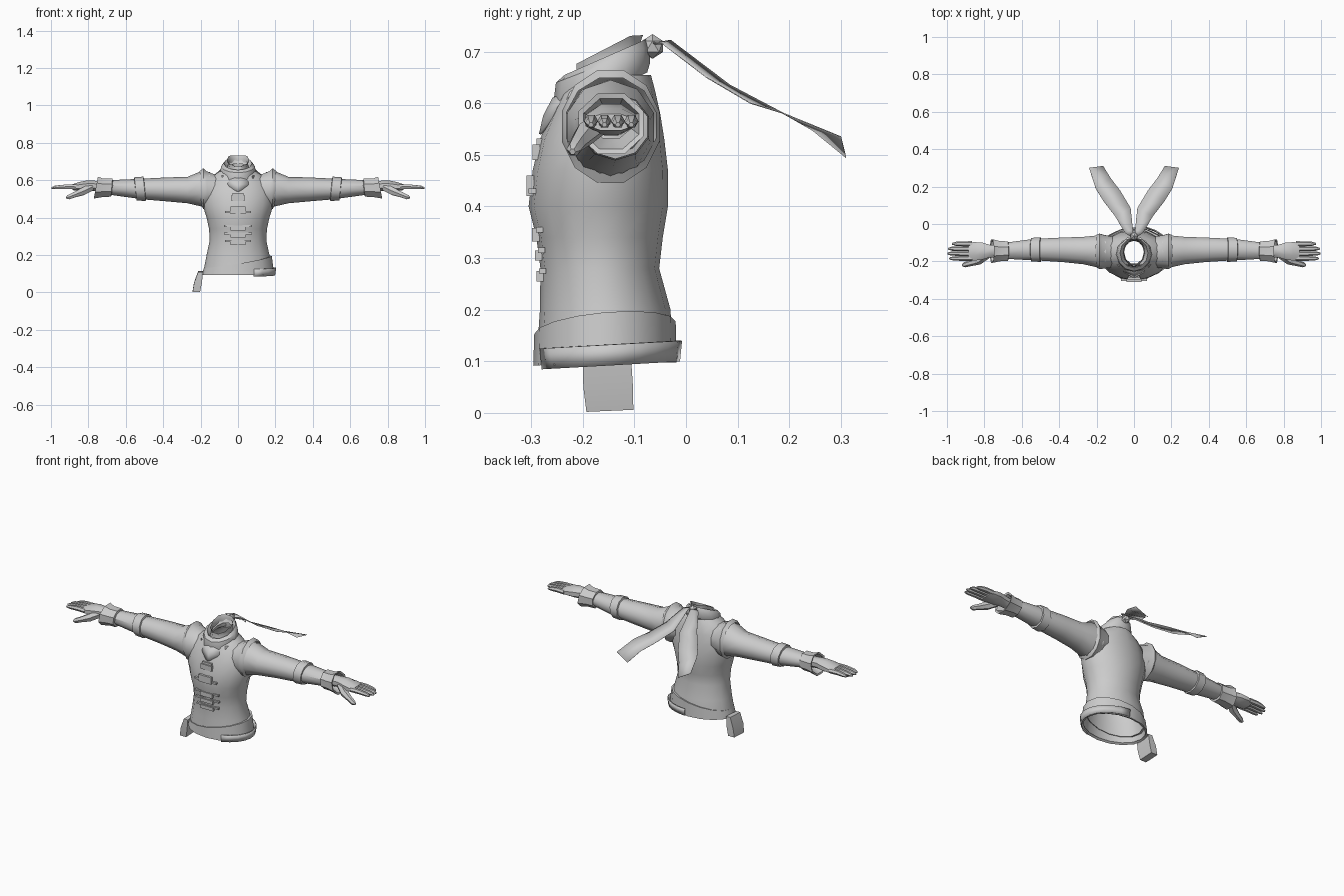
import bpy, bmesh, math
from mathutils import Vector, Matrix

if "Cube" in bpy.data.objects:
    bpy.data.objects.remove(bpy.data.objects["Cube"])


def finish(name, bm, mirror=False, angle=40, solid=0):
    bmesh.ops.recalc_face_normals(bm, faces=bm.faces)
    me = bpy.data.meshes.new(name)
    bm.to_mesh(me)
    bm.free()
    ob = bpy.data.objects.new(name, me)
    bpy.context.collection.objects.link(ob)
    bpy.ops.object.select_all(action='DESELECT')
    ob.select_set(True)
    bpy.context.view_layer.objects.active = ob
    bpy.ops.object.shade_smooth_by_angle(angle=math.radians(angle))
    if solid:
        s = ob.modifiers.new("thickness", 'SOLIDIFY')
        s.thickness = solid
        s.offset = 0
    if mirror:
        ob.modifiers.new("mirror", 'MIRROR')
    return ob


def skin(bm, rings, closed=True, caps=(False, False)):
    vs = [[bm.verts.new(p) for p in r] for r in rings]
    n = len(vs[0])
    for a, b in zip(vs, vs[1:]):
        for i in range(n if closed else n - 1):
            j = (i + 1) % n
            bm.faces.new((a[i], a[j], b[j], b[i]))
    if caps[0]:
        bm.faces.new(vs[0])
    if caps[1]:
        bm.faces.new(vs[-1])


def zring(z, front, back, rx, n=16, tx=0, ty=0, a0=0, a1=360):
    """Ellipse around z, from y=front to y=back, tilted by tx / ty."""
    cy, ry = (front + back) / 2, (back - front) / 2
    full = a1 - a0 == 360
    out = []
    for i in range(n if full else n + 1):
        a = math.radians(a0 + (a1 - a0) * i / n)
        c, s = math.cos(a), math.sin(a)
        out.append((rx * c, cy + ry * s, z + tx * c + ty * s))
    return out


def xring(x, cy, ry, bottom, top, n=10, lean=0):
    """Ellipse around x, from z=bottom to z=top."""
    cz, rz = (top + bottom) / 2, (top - bottom) / 2
    out = []
    for i in range(n):
        a = 2 * math.pi * (i + .5) / n
        out.append((x + lean * math.sin(a), cy + ry * math.cos(a), cz + rz * math.sin(a)))
    return out


def loft(name, rings, mirror=False, caps=(False, False), closed=True, solid=0):
    bm = bmesh.new()
    skin(bm, rings, closed, caps)
    return finish(name, bm, mirror, solid=solid)


# Jacket body: z, front y, back y, half width
body = [(.10, -.29, -.025, .187), (.20, -.283, -.03, .168), (.28, -.282, -.052, .151),
        (.34, -.29, -.045, .155), (.40, -.305, -.035, .168), (.47, -.297, -.035, .19),
        (.53, -.283, -.042, .187), (.58, -.262, -.05, .172), (.625, -.24, -.06, .135),
        (.655, -.225, -.068, .085)]
loft("jacket_body", [zring(z, f, b, r) for z, f, b, r in body])

# Neck stump with a slanted opening
neck = []
for z, f, b, r in [(.63, -.225, -.075, .07), (.685, -.215, -.085, .053), (.71, -.215, -.08, .06)]:
    neck.append([(x, y, min(zz, .732)) for x, y, zz in zring(z, f, b, r, 10, ty=.035)])
loft("neck", neck)

# Wrapped neck scarf, low at the front and high at the back
loft("neck_scarf", [zring(z, f, b, r, 12, ty=t) for z, f, b, r, t in [
    (.655, -.225, -.09, .055, .035), (.69, -.235, -.075, .075, .035),
    (.675, -.252, -.07, .09, .035), (.635, -.258, -.07, .098, .042),
    (.615, -.25, -.075, .09, .045)]])

# Pointed scarf bib on the chest
bm = bmesh.new()
skin(bm, [[(-.09, -.215, .625), (0, -.257, .61), (.09, -.215, .625)],
          [(-.065, -.25, .58), (0, -.275, .575), (.065, -.25, .58)],
          [(-.012, -.28, .542), (0, -.283, .54), (.012, -.28, .542)]], closed=False)
finish("scarf_bib", bm, solid=.004)

# Scarf tails: inner edge x, y, outer edge x, y, and heights
tail = [(.004, -.07, .03, -.06, .715, .718), (.006, -.03, .05, -.045, .722, .715),
        (.018, .085, .10, .04, .635, .65), (.075, .18, .165, .125, .585, .60),
        (.125, .245, .205, .19, .548, .58), (.165, .31, .24, .30, .495, .535)]
for side, name in ((-1, "left_scarf_tail"), (1, "right_scarf_tail")):
    loft(name, [[(side * a, b, e), (side * c, d, f)] for a, b, c, d, e, f in tail],
         closed=False, solid=.002)
bm = bmesh.new()
bmesh.ops.create_icosphere(bm, subdivisions=1, radius=.024,
                           matrix=Matrix.Translation((0, -.065, .71)))
finish("scarf_knot", bm)

# Flared shoulder caps
loft("shoulder_cap", [xring(x, cy, r, b, t, 12, l) for x, cy, r, b, t, l in [
    (.115, -.15, .085, .47, .63, 0), (.165, -.148, .094, .45, .652, .005),
    (.185, -.146, .098, .442, .668, 0), (.20, -.145, .09, .462, .652, .005)]], mirror=True)

# Sleeves: x, centre y, radius y, bottom z, top z
sleeve = [(.15, -.148, .09, .45, .645), (.205, -.146, .088, .462, .645),
          (.27, -.142, .077, .477, .618), (.38, -.138, .069, .487, .615),
          (.50, -.137, .062, .497, .609), (.56, -.138, .058, .505, .606),
          (.69, -.143, .045, .523, .60)]
loft("sleeve", [xring(*s) for s in sleeve], mirror=True)

# Rolled elbow bands
loft("elbow_band", [xring(x, -.137, r, b, t, lean=.006) for x, r, b, t in [
    (.497, .06, .497, .609), (.50, .069, .489, .619), (.548, .066, .492, .617),
    (.55, .055, .503, .606)]], mirror=True)

# Flared cuffs with an inner lip
loft("cuff", [xring(x, -.145, r, b, t, 8, l) for x, r, b, t, l in [
    (.672, .044, .52, .60, -.004), (.675, .056, .508, .612, -.004),
    (.72, .059, .507, .612, 0), (.76, .068, .497, .624, -.012),
    (.757, .058, .507, .613, -.012), (.71, .042, .53, .598, 0)]], mirror=True)

# Palms
loft("palm", [xring(x, cy, r, b, t, 8) for x, cy, r, b, t in [
    (.70, -.145, .034, .535, .595), (.77, -.145, .036, .54, .60),
    (.81, -.145, .049, .537, .601), (.85, -.146, .053, .54, .592),
    (.885, -.146, .051, .546, .58)]], mirror=True, caps=(True, True))


# Fingers and thumbs as tapered tubes
def digit(name, pts, radii):
    pts = [Vector(p) for p in pts]
    rings = []
    for i, (p, r) in enumerate(zip(pts, radii)):
        d = (pts[min(i + 1, len(pts) - 1)] - pts[max(i - 1, 0)]).normalized()
        v = d.cross(Vector((0, 1, 0))).normalized()
        u = v.cross(d)
        rings.append([p + r * (u * math.cos(k * math.pi / 3) + v * math.sin(k * math.pi / 3))
                      for k in range(6)])
    loft(name, rings, mirror=True, caps=(True, True))


for i, tip in enumerate((.987, .997, .993, .972)):
    y = -.184 + i * .026
    digit("finger_%d" % (i + 1), [(.865, y, .565), (.915, y, .566), (tip - .02, y, .562), (tip, y, .558)],
          [.014, .0135, .011, .005])
digit("thumb", [(.785, -.165, .562), (.83, -.195, .54), (.875, -.21, .522), (.905, -.218, .51), (.918, -.22, .506)],
      [.022, .023, .016, .014, .006])

# Belt, rising towards one hip
loft("belt", [zring(.10, -.285, -.03, .18), zring(.095, -.296, -.018, .193, ty=.003),
              zring(.165, -.294, -.02, .181, tx=.03, ty=.012),
              zring(.163, -.282, -.035, .168, tx=.03, ty=.012)])

# Loose lower strap around the other hip
loft("belt_strap", [zring(z, f, b, r, 10, ty=.008, a0=-65, a1=85) for z, f, b, r in [
    (.092, -.29, -.014, .196), (.132, -.294, -.01, .202)]], closed=False, solid=.006)

# Hanging hip flap
loft("hip_flap", [[(x0, y0, z), (x1, y0, z), (x1, y1, z + .004), (x0, y1, z + .004)]
                  for x0, x1, y0, y1, z in [(-.243, -.203, -.193, -.102, .002),
                                            (-.235, -.193, -.199, -.103, .05),
                                            (-.213, -.187, -.20, -.107, .11)]],
     caps=(True, True))

# Chest toggles: z, half width, height, front y
for i, (z, w, h, y) in enumerate([(.525, .03, .014, -.283), (.505, .035, .03, -.29), (.44, .04, .04, -.302),
                                  (.43, .07, .01, -.298), (.345, .04, .026, -.291), (.355, .075, .01, -.284),
                                  (.305, .04, .02, -.286), (.315, .075, .01, -.28),
                                  (.265, .04, .02, -.283), (.275, .07, .01, -.278)]):
    bm = bmesh.new()
    bmesh.ops.create_cube(bm, size=1, matrix=Matrix.Translation((0, y, z)) @
                          Matrix.Diagonal((2 * w, .014, h, 1)))
    finish("toggle_%d" % (i + 1), bm)
